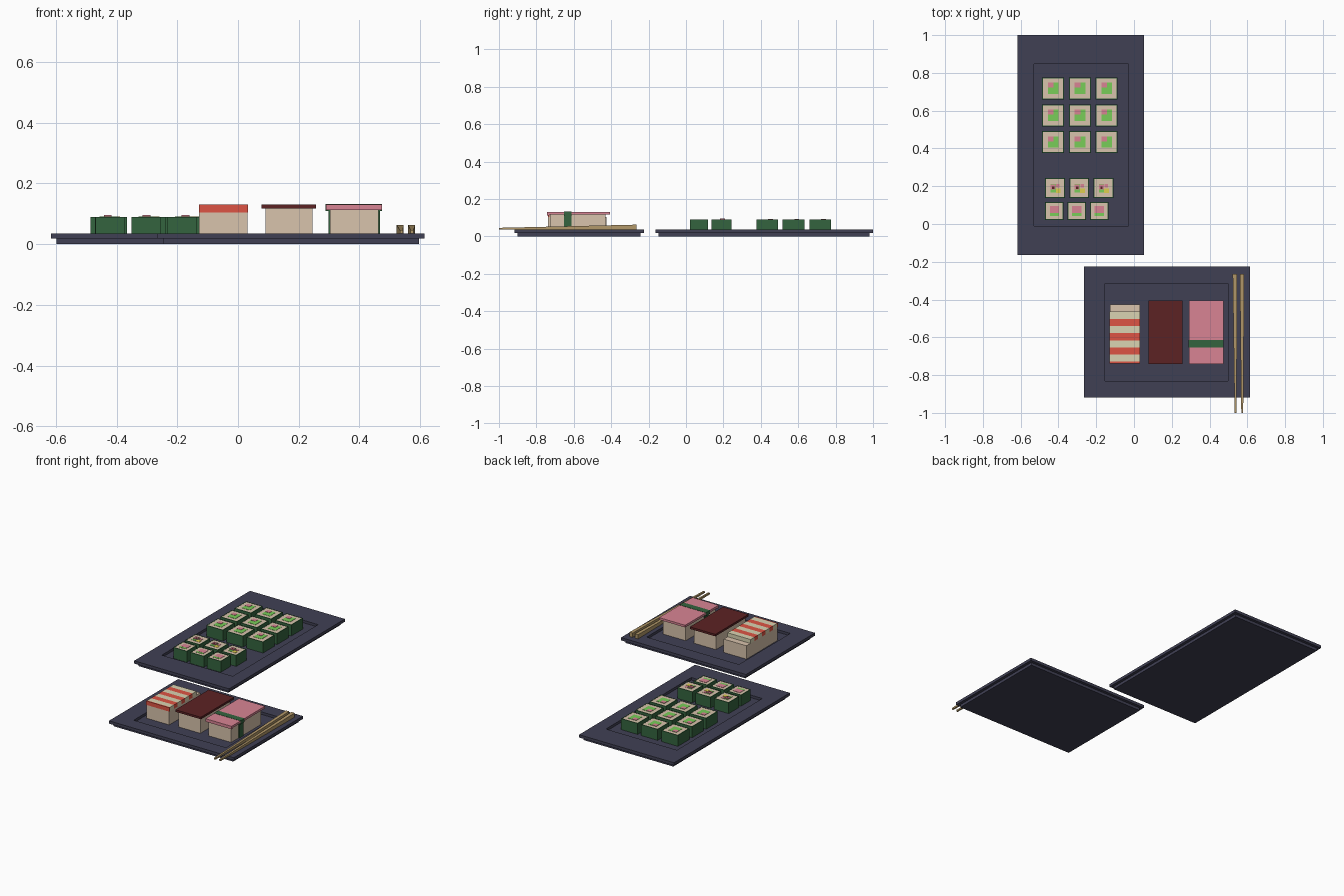
import bpy, bmesh

if "Cube" in bpy.data.objects:
    bpy.data.objects.remove(bpy.data.objects["Cube"])


def material(name, r, g, b):
    lin = lambda c: ((c / 255 + 0.055) / 1.055) ** 2.4 if c > 10 else c / 3294
    m = bpy.data.materials.new(name)
    m.diffuse_color = (lin(r), lin(g), lin(b), 1)
    m.use_nodes = True
    m.node_tree.nodes["Principled BSDF"].inputs["Base Color"].default_value = m.diffuse_color
    return m


NAVY = material("navy lacquer", 64, 64, 84)
NORI = material("seaweed green", 52, 100, 62)
RICE = material("rice beige", 216, 195, 172)
PINK = material("fish pink", 216, 132, 148)
LIME = material("cucumber green", 120, 205, 88)
RED = material("prawn red", 222, 84, 68)
CREAM = material("prawn cream", 218, 212, 178)
MAROON = material("tuna maroon", 92, 34, 36)
YELLOW = material("egg yellow", 222, 205, 78)
WOOD = material("chopstick wood", 178, 152, 105)


def finish(name, bm, mats):
    bmesh.ops.recalc_face_normals(bm, faces=bm.faces)
    me = bpy.data.meshes.new(name)
    bm.to_mesh(me)
    bm.free()
    for m in mats:
        me.materials.append(m)
    ob = bpy.data.objects.new(name, me)
    bpy.context.collection.objects.link(ob)
    return ob


def rect(bm, x0, x1, y0, y1, z):
    return [bm.verts.new((x, y, z)) for x, y in ((x0, y0), (x1, y0), (x1, y1), (x0, y1))]


def loft(bm, rings):
    """Skin a list of four-point rings and cap both ends."""
    bm.faces.new(rings[0])
    for a, b in zip(rings, rings[1:]):
        for i in range(4):
            j = (i + 1) % 4
            bm.faces.new((a[i], a[j], b[j], b[i]))
    bm.faces.new(rings[-1])


def box(name, x0, x1, y0, y1, z0, z1, mat):
    bm = bmesh.new()
    loft(bm, [rect(bm, x0, x1, y0, y1, z) for z in (z0, z1)])
    return finish(name, bm, [mat])


FLOOR, RIM = 0.02, 0.036


# Plates: narrower foot, wide rim, sunken floor
def plate(name, outer, inner):
    x0, x1, y0, y1 = outer
    s = 0.018
    foot = (x0 + s, x1 - s, y0 + s, y1 - s)
    bm = bmesh.new()
    loft(bm, [rect(bm, *r, z) for r, z in (
        (foot, 0), (foot, 0.018), (outer, 0.018), (outer, RIM), (inner, RIM), (inner, FLOOR))])
    finish(name, bm, [NAVY])


plate("roll_plate", (-0.616, 0.052, -0.164, 1.0), (-0.53, -0.03, -0.01, 0.848))
plate("nigiri_plate", (-0.265, 0.614, -0.918, -0.224), (-0.153, 0.497, -0.83, -0.314))


# Rolls: seaweed square tube, rice core, then filling plates (dx0, dx1, dy0, dy1, height, colour)
def roll(name, cx, cy, size, fillings):
    h, t, top = size / 2, 0.005, 0.09
    sq = lambda r: (cx - r, cx + r, cy - r, cy + r)
    bm = bmesh.new()
    loft(bm, [rect(bm, *sq(r), z) for r, z in (
        (h, FLOOR), (h, top), (h - t, top), (h - t, top - 0.004))])
    finish(name + "_seaweed", bm, [NORI])
    box(name + "_rice", *sq(h - t), FLOOR + 0.01, top - 0.001, RICE)
    for i, (a, b, c, d, z, mat) in enumerate(fillings):
        box(f"{name}_filling_{i}", cx + a, cx + b, cy + c, cy + d, top - 0.004, z, mat)


BIG = [(-0.028, 0.028, -0.03, 0.03, 0.0905, LIME), (-0.028, 0.002, 0.004, 0.03, 0.092, PINK)]
MIXED = [(-0.024, 0.004, -0.024, 0.022, 0.091, LIME), (0.004, 0.03, -0.026, -0.002, 0.0905, YELLOW),
         (0.006, 0.024, 0.002, 0.022, 0.0905, PINK), (-0.024, 0.002, -0.008, 0.018, 0.096, PINK),
         (-0.016, -0.004, -0.004, 0.008, 0.0965, MAROON)]
SMALL = [(-0.024, 0.024, -0.012, 0.026, 0.091, PINK), (-0.024, 0.024, -0.026, -0.012, 0.0905, LIME)]
for r, y in enumerate((0.718, 0.575, 0.434)):
    for c, x in enumerate((-0.428, -0.286, -0.145)):
        roll(f"large_roll_{r}{c}", x, y, 0.116, BIG)
for c in range(3):
    roll(f"mixed_roll_{c}", -0.418 + 0.128 * c, 0.19, 0.105, MIXED)
    roll(f"small_roll_{c}", -0.422 + 0.119 * c, 0.069, 0.096, SMALL)

# Nigiri with prawn: striped slab on rice, bare rice at the back
box("prawn_rice", -0.128, 0.032, -0.737, -0.425, FLOOR, 0.105, RICE)
edges = [-0.738, -0.729] + [-0.729 + 0.0378 * i for i in range(1, 8)]
for i, (a, b) in enumerate(zip(edges, edges[1:])):
    box(f"prawn_stripe_{i}", -0.129, 0.033, a, b, 0.105, 0.13, CREAM if i % 2 else RED)

# Nigiri with tuna: overhanging slab
box("tuna_rice", 0.09, 0.245, -0.728, -0.43, FLOOR, 0.117, RICE)
box("tuna_slice", 0.078, 0.257, -0.74, -0.406, 0.117, 0.13, MAROON)

# Nigiri with salmon: overhanging slab with drooping front and seaweed band
box("salmon_rice", 0.303, 0.462, -0.728, -0.43, FLOOR, 0.117, RICE)
box("salmon_slice", 0.29, 0.474, -0.74, -0.406, 0.117, 0.131, PINK)
box("salmon_lip", 0.29, 0.474, -0.742, -0.729, 0.112, 0.131, PINK)
box("seaweed_band", 0.289, 0.475, -0.653, -0.613, 0.11, 0.1325, NORI)
box("seaweed_band_sides", 0.298, 0.467, -0.653, -0.613, FLOOR, 0.115, NORI)

# Chopsticks: tapered square sticks resting on the rim
for name, xa, xb in (("left", 0.534, 0.538), ("right", 0.572, 0.573)):
    bm = bmesh.new()
    ends = []
    for x, y, w, h in ((xb, -1.0, 0.005, 0.01), (xa, -0.264, 0.0115, 0.027)):
        ends.append([bm.verts.new((x + sx * w, y, RIM + k * h))
                     for sx, k in ((-1, 0), (1, 0), (1, 1), (-1, 1))])
    loft(bm, ends)
    finish(f"chopstick_{name}", bm, [WOOD])
